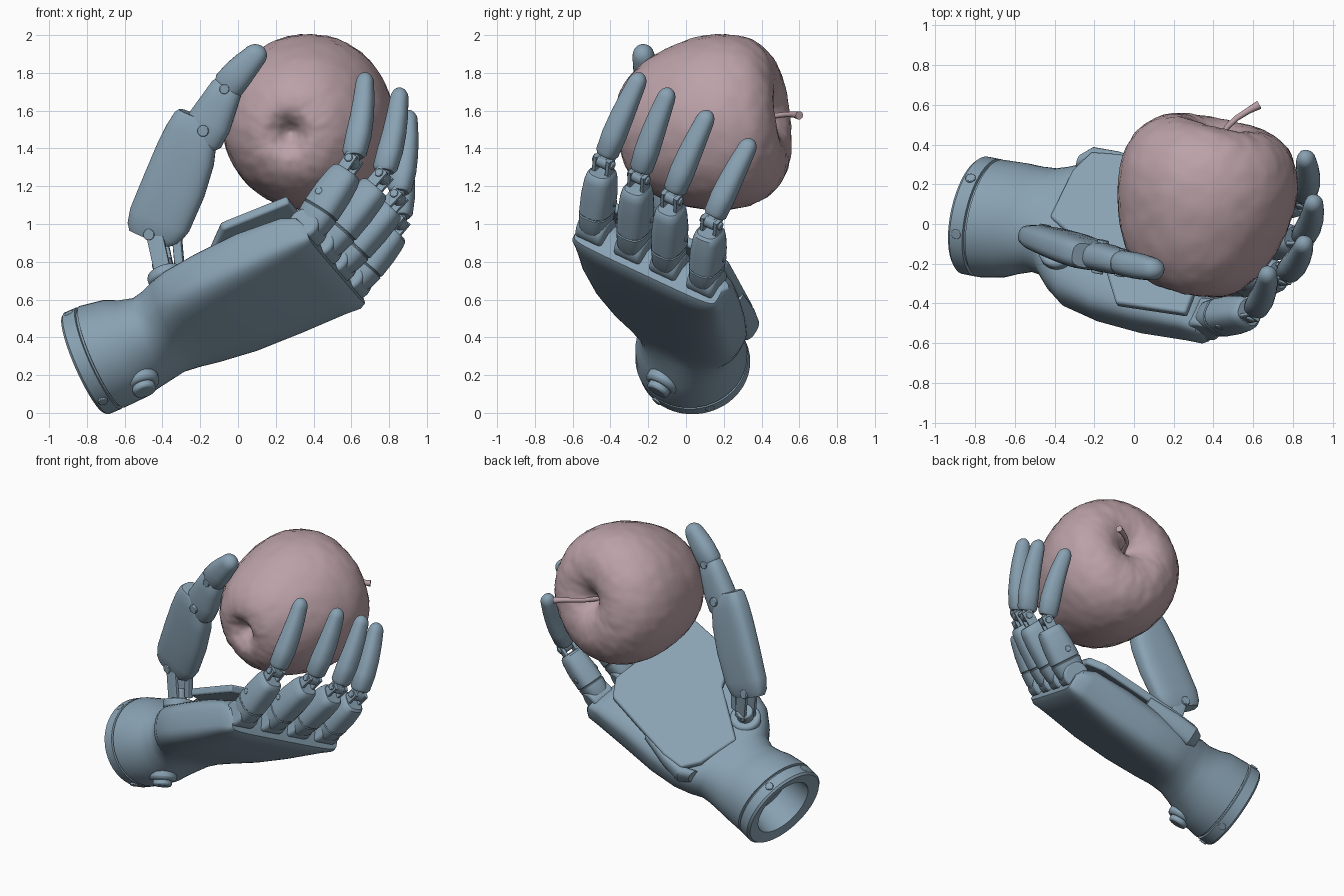
import bpy, bmesh, math
from mathutils import Vector as V, Matrix, noise

if "Cube" in bpy.data.objects:
    bpy.data.objects.remove(bpy.data.objects["Cube"])

def material(name, rgb):
    m = bpy.data.materials.new(name)
    m.diffuse_color = (*rgb, 1)
    m.use_nodes = True
    m.node_tree.nodes["Principled BSDF"].inputs["Base Color"].default_value = m.diffuse_color
    return m

SHELL = material("shell_blue", (0.25, 0.36, 0.45))
FRUIT = material("fruit_pink", (0.50, 0.36, 0.39))

def frame(origin, direction, side):
    """Local frame: z along direction, x along side."""
    z = V(direction).normalized()
    side = V(side)
    x = (side - z * side.dot(z)).normalized()
    y = z.cross(x)
    m = Matrix((x, y, z)).transposed().to_4x4()
    m.translation = origin
    return m

def finish(name, bm, mat, bevel=0):
    bmesh.ops.recalc_face_normals(bm, faces=bm.faces)
    me = bpy.data.meshes.new(name)
    bm.to_mesh(me)
    bm.free()
    me.materials.append(mat)
    ob = bpy.data.objects.new(name, me)
    bpy.context.collection.objects.link(ob)
    if bevel:
        b = ob.modifiers.new("bevel", 'BEVEL')
        b.width, b.segments, b.limit_method = bevel, 2, 'ANGLE'
    return ob

def loft(name, m, sections, n=32, mat=SHELL, bevel=0):
    """Skin superellipse sections (t, cx, cy, hx, hy, power)."""
    bm = bmesh.new()
    rings = []
    for t, cx, cy, hx, hy, p in sections:
        ring = []
        for i in range(n):
            a = math.tau * i / n
            c, s = math.cos(a), math.sin(a)
            x = math.copysign(abs(c) ** (2 / p), c) * hx + cx
            y = math.copysign(abs(s) ** (2 / p), s) * hy + cy
            ring.append(bm.verts.new(m @ V((x, y, t))))
        rings.append(ring)
    for a, b in zip(rings, rings[1:]):
        for i in range(n):
            j = (i + 1) % n
            bm.faces.new((a[i], a[j], b[j], b[i]))
    bm.faces.new(rings[0])
    bm.faces.new(rings[-1])
    return finish(name, bm, mat, bevel)

def pin(name, centre, axis, r, length, bevel=0.004, n=20):
    m = frame(centre, axis, (0.31, 0.47, 0.83))
    h = length / 2
    return loft(name, m, [(-h, 0, 0, r, r, 2), (h, 0, 0, r, r, 2)], n, bevel=bevel)

def bar(name, a, b, side, hx, hy, off=0):
    """Rounded flat link between two points."""
    a, b = V(a), V(b)
    m = frame(a, b - a, side)
    L = (b - a).length
    return loft(name, m, [(0, off, 0, hx, hy, 6), (L, off, 0, hx, hy, 6)], 16)

def tip(name, a, b, side, profile, bow=0):
    """Segment given by (fraction, hx, hy), closed by a round end."""
    a, b = V(a), V(b)
    m = frame(a, b - a, side)
    L = (b - a).length
    s = [(f * L, 0, -bow * math.sin(math.pi * f), hx, hy, 2.4) for f, hx, hy in profile]
    t0, _, c0, hx, hy, p = s[-1]
    for i in range(1, 8):
        q = math.pi / 2 * i / 7.3
        s.append((t0 + (L - t0) * math.sin(q), 0, c0 * math.cos(q),
                  hx * math.cos(q), hy * math.cos(q), 2.2))
    return loft(name, m, s, 24)

# hand frame at the middle of the knuckle row: x across palm, y out of palm, z to fingers
HAND = frame((0.5, -0.2, 0.78), (0.90, -0.18, 0.39), (0.38, 0.84, -0.38))
ACROSS, OUT, ALONG = (HAND.col[i].to_3d() for i in range(3))

# wrist cuff with bore, neck and palm
CK = -.032
loft("wrist_and_palm", HAND, [
    (-1.24, CK, .03, .19, .19, 2), (-1.42, CK, .03, .21, .21, 2), (-1.434, CK, .03, .29, .28, 2),
    (-1.42, CK, .03, .305, .29, 2), (-1.35, CK, .03, .305, .29, 2), (-1.347, CK, .03, .29, .275, 2),
    (-1.337, CK, .03, .29, .275, 2), (-1.333, CK, .03, .305, .29, 2), (-1.2, -.015, .03, .297, .275, 2),
    (-1.13, .0, .03, .285, .245, 2), (-1.05, .015, .035, .275, .22, 2.1), (-.98, .015, .05, .29, .205, 2.3),
    (-.9, .0, .05, .35, .185, 2.6), (-.8, -.015, .045, .40, .175, 2.9), (-.6, -.02, .04, .435, .17, 3.4),
    (-.35, -.02, .042, .45, .16, 4), (-.1, -.005, .04, .455, .13, 5), (-.015, 0, .02, .455, .1, 6),
    (.015, 0, .0, .44, .06, 6)], 48)

# screws round the cuff
for i in range(6):
    a = math.tau * (i + 0.3) / 6
    d = ACROSS * math.cos(a) + OUT * math.sin(a)
    pin("cuff_screw", HAND @ V((CK, .03, -1.385)) + d * .29, d, .026, .02)

# side button on the cuff, with its collar
pin("cuff_button_collar", HAND @ V((-.035, -.205, -1.165)), OUT, .092, .07, .02, 28)
pin("cuff_button", HAND @ V((-.035, -.21, -1.165)), OUT, .062, .13, .012, 24)

# raised palm plate
bm = bmesh.new()
outline = [(-.93, -.06), (-.91, .22), (-.85, .34), (-.7, .36), (-.14, .33), (-.04, .22),
           (-.03, -.44), (-.41, -.46), (-.56, -.25)]
low, high = ([bm.verts.new(HAND @ V((k, h, u))) for u, k in outline] for h in (.20, .25))
bm.faces.new(low)
bm.faces.new(high)
for i in range(len(outline)):
    j = (i + 1) % len(outline)
    bm.faces.new((low[i], low[j], high[j], high[i]))
finish("palm_plate", bm, SHELL, .012)

# curled lip at the heel of the palm
loft("palm_heel_lip", HAND, [(-.92, .30, .17, .04, .05, 2.2), (-.86, .345, .17, .045, .07, 2.4),
     (-.72, .355, .18, .035, .06, 2.4), (-.5, .34, .2, .02, .03, 2.2)], 20)

# fingers: knuckle position across palm, middle joint, fingertip
FINGERS = {"index": (-.36, (.605, -.435, 1.33), (.675, -.235, 1.80)),
           "middle": (-.12, (.765, -.25, 1.25), (.86, -.085, 1.72)),
           "ring": (.10, (.845, -.075, 1.14), (.905, .125, 1.60)),
           "little": (.33, (.855, .135, 1.01), (.86, .35, 1.45))}
for name, (k, mid, end) in FINGERS.items():
    base, mid, end = HAND @ V((k, .06, 0)), V(mid), V(end)
    # knuckle barrel
    pin(name + "_knuckle", base + ALONG * .01, ACROSS, .085, .16, .015, 24)
    # proximal shell with panel seams
    m = frame(base, mid - base, ACROSS)
    L = (mid - base).length
    prof = [(.0, .06, .075), (.10, .076, .094), (.27, .084, .1), (.28, .08, .095), (.29, .08, .095),
            (.30, .084, .1), (.55, .086, .097), (.76, .078, .088), (.84, .070, .080), (.87, .058, .066)]
    loft(name + "_proximal", m, [(f * L, 0, -.01, hx, hy, 2.8) for f, hx, hy in prof], 28)
    pin(name + "_proximal_screw", m @ V((0, .02, .45 * L)), ACROSS, .02, .176)
    # middle joint: two lugs, barrel, pin and link
    d = (mid - base).normalized()
    for s in (-1, 1):
        bar(name + "_joint_lug", mid - d * .09, mid + d * .03, ACROSS, .012, .034, s * .04)
    pin(name + "_joint_barrel", mid, ACROSS, .036, .06)
    pin(name + "_joint_pin", mid, ACROSS, .022, .125)
    bar(name + "_joint_link", mid, mid + (end - mid) * .2, ACROSS, .022, .034)
    # fingertip segment
    tip(name + "_tip", mid, end, ACROSS, [(.06, .046, .05), (.10, .060, .063), (.3, .065, .066),
        (.5, .062, .061), (.7, .056, .055), (.88, .049, .047)], .017)

# thumb: mount, bracket, large lower shell, middle shell and tip
SIDE = V((.2, 1, .1))
t0, t1, t2, t3 = V((-.46, -.07, .95)), V((-.17, -.165, 1.50)), V((-.06, -.195, 1.72)), V((.135, -.235, 1.935))
foot = HAND @ V((-.22, .25, -.83))
pin("thumb_mount", foot - OUT * .04, OUT, .10, .06, .015, 28)
pin("thumb_mount_post", foot + OUT * .02, OUT, .055, .08, .01)
for s in (-1, 1):
    bar("thumb_bracket_arm", foot, t0 + V((.02, 0, .03)), SIDE, .013, .045, s * .042)
bar("thumb_drive_link", foot + V((.08, 0, .03)), t0 + V((.13, -.02, .06)), SIDE, .02, .025)
pin("thumb_base_pin", t0, SIDE, .03, .135)
a, b = V((-.46, -.068, .92)), V((-.205, -.165, 1.565))
m = frame(a, b - a, SIDE)
L = (b - a).length
loft("thumb_lower_shell", m, [(f * L, 0, c, hx, hy, 3) for f, c, hx, hy in
     [(0, .01, .045, .115), (.05, .0, .06, .148), (.16, -.005, .07, .168), (.45, -.01, .078, .17),
      (.7, -.005, .08, .16), (.86, .005, .078, .14), (.97, .03, .07, .10), (1.0, .04, .06, .075)]], 36)
pin("thumb_lower_pin", t1, SIDE, .03, .17)
m = frame(t1, t2 - t1, SIDE)
loft("thumb_middle_shell", m, [(-.09, 0, 0, .055, .085, 2.6), (-.05, 0, 0, .07, .115, 2.6),
     (.05, 0, 0, .073, .118, 2.6), (.17, 0, 0, .068, .098, 2.6), (.25, 0, 0, .06, .085, 2.6),
     (.27, 0, 0, .05, .07, 2.6)], 28)
pin("thumb_tip_pin", t2, SIDE, .026, .14)
tip("thumb_tip", t2 - (t3 - t2) * .1, t3, SIDE, [(.08, .055, .075), (.14, .064, .086), (.4, .066, .082),
    (.6, .064, .074), (.78, .058, .064)], -.006)

# apple: revolved smooth profile with both dimples and a slightly bumpy skin
PROFILE = [(.0, -.35), (.035, -.37), (.08, -.415), (.15, -.44), (.26, -.395), (.37, -.265), (.44, -.08), (.465, .08),
           (.45, .22), (.392, .335), (.29, .408), (.175, .42), (.085, .38), (.025, .32), (.0, .31)]
pts = [V(p) for p in [(-.035, -.37)] + PROFILE + [(-.025, .32)]]
curve = []
for i in range(1, len(pts) - 2):
    p0, p1, p2, p3 = pts[i - 1:i + 3]
    for q in range(5):
        t = q / 5
        curve.append(.5 * (2 * p1 + (p2 - p0) * t + (2 * p0 - 5 * p1 + 4 * p2 - p3) * t * t
                           + (3 * p1 - p0 - 3 * p2 + p3) * t ** 3))
curve.append(pts[-2])
APPLE = frame((.353, .095, 1.53), (.2, .97, .12), (1, 0, 0))
bm = bmesh.new()
N = 96
rings = []
for r, h in curve:
    ring = []
    for i in range(N):
        a = math.tau * i / N
        r = max(r, .0005)
        p = V((.97 * r * math.cos(a), r * math.sin(a), h))
        k = 1 + .008 * noise.noise(p * 3) + .009 * noise.noise(p * 13) + .009 * noise.noise(p * 28)
        ring.append(bm.verts.new(APPLE @ (p * k)))
    rings.append(ring)
for a, b in zip(rings, rings[1:]):
    for i in range(N):
        j = (i + 1) % N
        bm.faces.new((a[i], a[j], b[j], b[i]))
bm.faces.new(rings[0])
bm.faces.new(rings[-1])
finish("apple", bm, FRUIT)

# apple stem
path = [(.42, .38, 1.56), (.47, .49, 1.575), (.52, .535, 1.58), (.575, .57, 1.58), (.63, .60, 1.575)]
cu = bpy.data.curves.new("apple_stem", 'CURVE')
cu.dimensions, cu.bevel_depth, cu.bevel_resolution, cu.use_fill_caps = '3D', .016, 3, True
sp = cu.splines.new('POLY')
sp.points.add(len(path) - 1)
for pt, co, r in zip(sp.points, path, (1, .9, .9, 1, 1.4)):
    pt.co, pt.radius = (*co, 1), r
cu.materials.append(FRUIT)
bpy.context.collection.objects.link(bpy.data.objects.new("apple_stem", cu))

# smooth shading with sharp edges kept
bpy.ops.object.select_all(action='DESELECT')
for ob in bpy.data.objects:
    if ob.type == 'MESH':
        ob.select_set(True)
        bpy.context.view_layer.objects.active = ob
bpy.ops.object.shade_smooth_by_angle(angle=math.radians(35))
